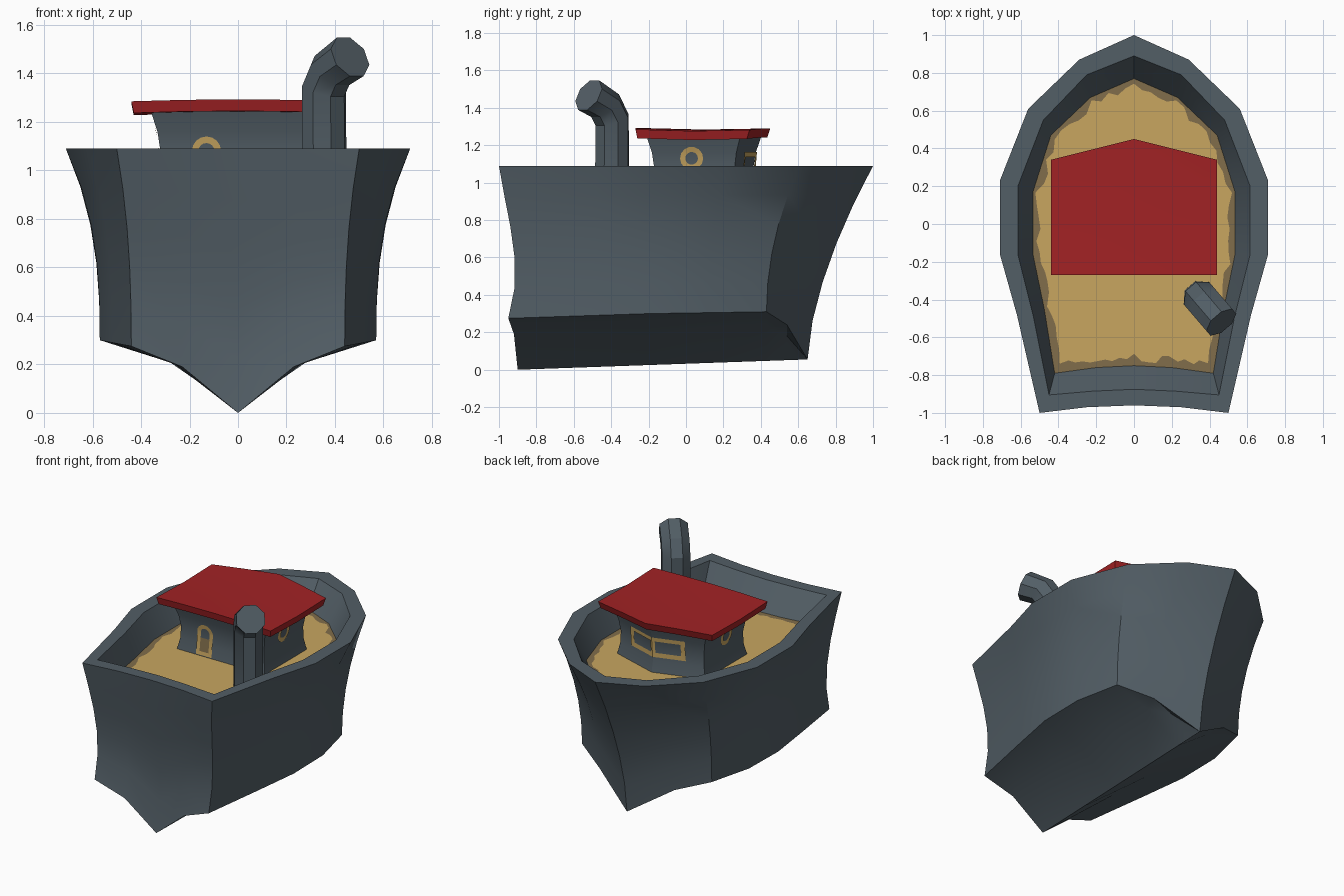
import bpy, bmesh, math, random
from mathutils import Vector as V

if "Cube" in bpy.data.objects:
    bpy.data.objects.remove(bpy.data.objects["Cube"])
random.seed(3)


def material(name, rgb):
    m = bpy.data.materials.new(name)
    m.diffuse_color = (*rgb, 1)
    m.use_nodes = True
    m.node_tree.nodes["Principled BSDF"].inputs["Base Color"].default_value = m.diffuse_color
    return m


SLATE = material("slate", (0.085, 0.112, 0.132))
RED = material("red", (0.36, 0.016, 0.018))
GOLD = material("gold", (0.58, 0.38, 0.117))
TAN = material("dark tan", (0.22, 0.155, 0.07))


def build(name, polys, mats, index=None, out=None):
    """Mesh from polygons of coordinates; out = outward direction for open plates."""
    bm = bmesh.new()
    for i, poly in enumerate(polys):
        f = bm.faces.new([bm.verts.new(p) for p in poly])
        f.material_index = index[i] if index else 0
    bmesh.ops.remove_doubles(bm, verts=bm.verts, dist=0.0005)
    bmesh.ops.dissolve_degenerate(bm, edges=bm.edges, dist=0.0005)
    if out is None:
        bmesh.ops.recalc_face_normals(bm, faces=bm.faces)
    else:
        bm.normal_update()
        flip = [f for f in bm.faces if f.normal.dot(V(out)) < 0]
        bmesh.ops.reverse_faces(bm, faces=flip)
    me = bpy.data.meshes.new(name)
    bm.to_mesh(me)
    bm.free()
    for m in mats:
        me.materials.append(m)
    ob = bpy.data.objects.new(name, me)
    bpy.context.collection.objects.link(ob)
    bpy.context.view_layer.objects.active = ob
    ob.select_set(True)
    bpy.ops.object.shade_smooth_by_angle(angle=math.radians(28))
    ob.select_set(False)
    return ob


def band(a, b):
    n = len(a)
    return [[a[i], a[(i + 1) % n], b[(i + 1) % n], b[i]] for i in range(n)]


def loft(rings):
    return [q for a, b in zip(rings, rings[1:]) for q in band(a, b)]


def mirrored(half):
    return half + [(-p[0], p[1], p[2]) for p in half[-2:0:-1]]


# Hull half outlines, bow to stern centre
TOP, FLOOR = 1.09, 0.92
rim = [(0, 1), (.29, .87), (.56, .61), (.71, .23), (.71, -.16), (.62, -.48),
       (.5, -1), (.25, -.97), (0, -.96)]
inner = [(0, .89), (.25, .79), (.48, .55), (.615, .2), (.615, -.16), (.535, -.48),
         (.45, -.905), (.22, -.885), (0, -.875)]
floor = [(0, .77), (.23, .67), (.44, .47), (.535, .17), (.535, -.16), (.475, -.45),
         (.42, -.79), (.2, -.76), (0, -.75)]
chine = [(0, .65, .055), (.29, .54, .24), (.5, .43, .31), (.57, .12, .305),
         (.57, -.2, .3), (.52, -.5, .29), (.44, -.95, .275), (.23, -.92, .19), (0, -.9, 0)]
power = [1.6, 1.8, 2.0, 2.5, 2.7, 2.6, 2.4, 2.4, 2.4]

rings = []
for t in (0, .2, .4, .6, .8, 1):
    half = []
    for c, r, p, k in zip(chine, rim, power, range(9)):
        f = t ** p
        dip = .27 * t * (1 - t) ** 2 if k >= 6 else 0
        half.append((c[0] + (r[0] - c[0]) * f, c[1] + (r[1] - c[1]) * f + dip,
                     c[2] + (TOP - c[2]) * t))
    rings.append(mirrored(half))
rings.append(mirrored([(x, y, TOP) for x, y in inner]))
rings.append(mirrored([(x, y, FLOOR) for x, y in floor]))
polys = loft(rings) + [rings[-1]]

# Hull bottom, from chine down to keel
keel = [(0, y, .055 * (y + .9) / 1.55) for y in (.65, .54, .43, .12, -.2, -.5, -.9)]
mid = [(c[0] * .5, (c[1] + q[1]) / 2, q[2] + (c[2] - q[2]) * .68)
       for c, q in zip(chine, keel)]
mid[0], mid[6] = chine[0], chine[7]
for s in (1, -1):
    for a, b in ((chine, mid), (mid, keel)):
        for k in range(6):
            polys.append([(s * p[0], p[1], p[2]) for p in (a[k], a[k + 1], b[k + 1], b[k])])
build("hull", polys, [SLATE])

# Deck with a worn, ragged dark edge
edge, worn = [], []
for a, b in zip(rings[-1], rings[-1][1:] + rings[-1][:1]):
    for j in range(5):
        p = V(a).lerp(V(b), j / 5)
        p.z = FLOOR + .003
        s = 1 - random.uniform(.02, .085)
        edge.append(p)
        worn.append(V((p.x * s, p.y * s, p.z)))
build("deck", band(edge, worn) + [worn], [TAN, GOLD], [0] * len(edge) + [1], (0, 0, 1))

# Cabin: waisted five-sided house, pointed towards the bow
LEVELS = [(.915, .02), (1.0, .003), (1.08, 0), (1.16, .012), (1.245, .04)]


def outset(z):
    for (z0, a), (z1, b) in zip(LEVELS, LEVELS[1:]):
        if z <= z1:
            return a + (b - a) * (z - z0) / (z1 - z0)
    return LEVELS[-1][1]


def cabin_ring(z, o):
    return [(-.32 - o, -.17 - o, z), (.32 + o, -.17 - o, z), (.32 + o, .26 + .735 * o, z),
            (0, .36 + 1.05 * o, z), (-.32 - o, .26 + .735 * o, z)]


walls = [cabin_ring(z, o) for z, o in LEVELS]
build("cabin", loft(walls) + [walls[0], walls[-1]], [SLATE])

# Roof slab, slightly crowned along the middle and lifted at both ends
def roof_grid(w, y0, y1, tip, z):
    xs = (-w, -w / 2, 0, w / 2, w)
    rows = []
    for f, lift in ((0, .005), (.5, -.004), (1, .002)):
        rows.append([(x, y0 + (y1 + (tip - y1) * (1 - abs(x) / w) - y0) * f,
                      z + lift + .008 * (1 - (x / w) ** 2)) for x in xs])
    return rows


def grid_faces(g):
    return [[g[i][j], g[i][j + 1], g[i + 1][j + 1], g[i + 1][j]]
            for i in range(2) for j in range(4)]


def grid_edge(g):
    return g[0] + [g[1][4]] + g[2][::-1] + [g[1][0]]


upper = roof_grid(.44, -.27, .34, .45, 1.28)
lower = roof_grid(.43, -.26, .325, .435, 1.232)
build("roof", grid_faces(upper) + grid_faces(lower)
      + band(grid_edge(upper), grid_edge(lower)), [RED])

# Thin plates that follow the cabin walls
def on_stern(u, z, lift):
    return (u, -.17 - outset(z) - lift, z)


def on_side(s):
    return lambda u, z, lift: (s * (.32 + outset(z) + lift), u, z)


def on_bow(u, z, lift):
    return (u, .36 - .3125 * abs(u) + 1.05 * (outset(z) + lift), z)


def rect(u0, u1, z0, z1):
    return [(u0, z0), (u1, z0), (u1, z1), (u0, z1)]


def arch(u, r, z0, z1):
    pts = [(u - r, z0), (u + r, z0)]
    return pts + [(u + r * math.cos(a), z1 + r * math.sin(a))
                  for a in (math.pi * i / 8 for i in range(9))]


def circle(u, z, r):
    return [(u + r * math.cos(a), z + r * math.sin(a))
            for a in (math.tau * i / 14 for i in range(14))]


def frame(name, wall, outer, hole, out, lift=.005):
    build(name, band([wall(*p, lift) for p in outer], [wall(*p, lift) for p in hole]),
          [GOLD], None, out)


# Door: gold surround, darker lower panel, bare window above
frame("door", on_stern, arch(-.13, .06, .93, 1.08), arch(-.13, .033, .96, 1.08), (0, -1, 0))
build("door_panel", [[on_stern(u, z, .007) for u, z in rect(-.164, -.096, .955, 1.045)]],
      [TAN], None, (0, -1, 0))

# Portholes and bow windows, both sides
for s, side in ((1, "right"), (-1, "left")):
    frame("porthole_" + side, on_side(s), circle(.03, 1.13, .062), circle(.03, 1.13, .034),
          (s, 0, 0))
    frame("bow_window_" + side, on_bow, rect(0, s * .21, 1.025, 1.165),
          rect(s * .017, s * .18, 1.055, 1.137), (0, 1, 0))

# Funnel: eight-sided pipe bending outwards and aft
R, heading = .097, V((.65, -.76, 0)).normalized()
across = V((-heading.y, heading.x, 0))
pipe = []
for d, z, tilt in ((0, .915, 0), (0, 1.335, 20), (.05, 1.412, 42), (.165, 1.468, 62)):
    t = math.radians(tilt)
    lean = heading * math.cos(t) - V((0, 0, math.sin(t)))
    c = V((.355, -.395, z)) + heading * d
    pipe.append([c + R * (lean * math.cos(a) + across * math.sin(a))
                 for a in (math.tau * (i + .5) / 8 for i in range(8))])
build("funnel", loft(pipe) + [pipe[0], pipe[-1]], [SLATE])
